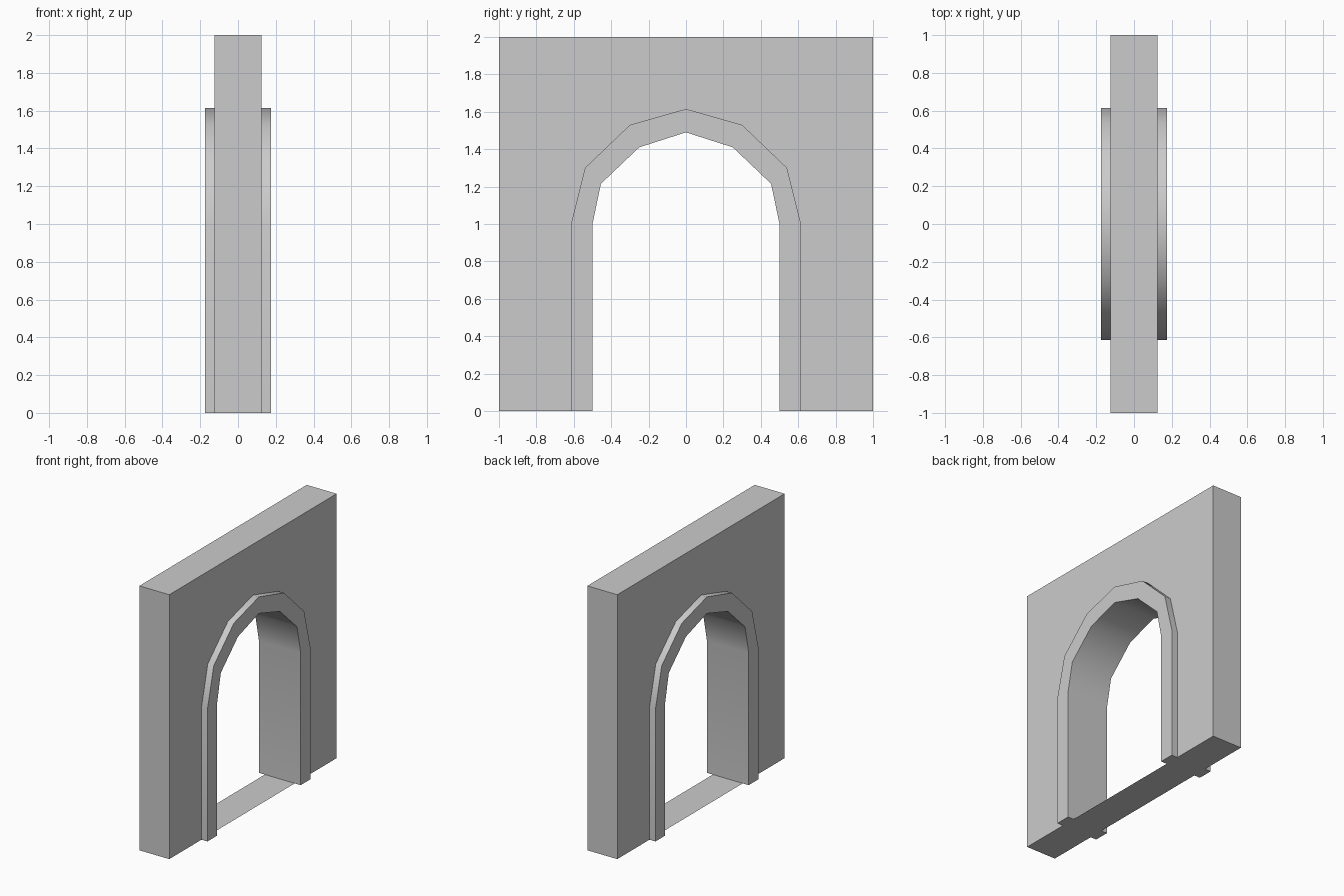
import bpy, bmesh, math

if "Cube" in bpy.data.objects:
    bpy.data.objects.remove(bpy.data.objects["Cube"])

# Right halves (y, z) of the arch outlines, from floor to crown
OUTER = [(0.615, 0), (0.615, 1.0), (0.54, 1.30), (0.30, 1.53), (0, 1.615)]
INNER = [(0.5, 0), (0.5, 1.0), (0.455, 1.215), (0.25, 1.41), (0, 1.49)]


def mirrored(half):
    """Full outline running from the right foot over the crown to the left foot."""
    return half + [(-y, z) for y, z in reversed(half[:-1])]


def extrude_profile(name, profile, half_depth):
    """Solid made by extruding a y-z profile along x, centred on x = 0."""
    bm = bmesh.new()
    face = bm.faces.new([bm.verts.new((-half_depth, y, z)) for y, z in profile])
    moved = bmesh.ops.extrude_face_region(bm, geom=[face], use_keep_orig=True)["geom"]
    verts = [v for v in moved if isinstance(v, bmesh.types.BMVert)]
    bmesh.ops.translate(bm, verts=verts, vec=(2 * half_depth, 0, 0))
    bmesh.ops.recalc_face_normals(bm, faces=bm.faces)
    mesh = bpy.data.meshes.new(name)
    bm.to_mesh(mesh)
    bm.free()
    obj = bpy.data.objects.new(name, mesh)
    bpy.context.collection.objects.link(obj)
    return obj


# Wall panel around the arch
outer = mirrored(OUTER)
extrude_profile("wall", outer + [(-1, 0), (-1, 2), (1, 2), (1, 0)], 0.125)

# Raised arch surround passing through the wall
surround = extrude_profile("arch_surround", outer + mirrored(INNER)[::-1], 0.175)
bpy.ops.object.select_all(action="DESELECT")
surround.select_set(True)
bpy.context.view_layer.objects.active = surround
bpy.ops.object.shade_smooth_by_angle(angle=math.radians(40))

# Flat threshold between the jambs
bpy.ops.mesh.primitive_plane_add(size=1)
threshold = bpy.context.object
threshold.name = "threshold"
threshold.scale = (0.25, 1.0, 1)
